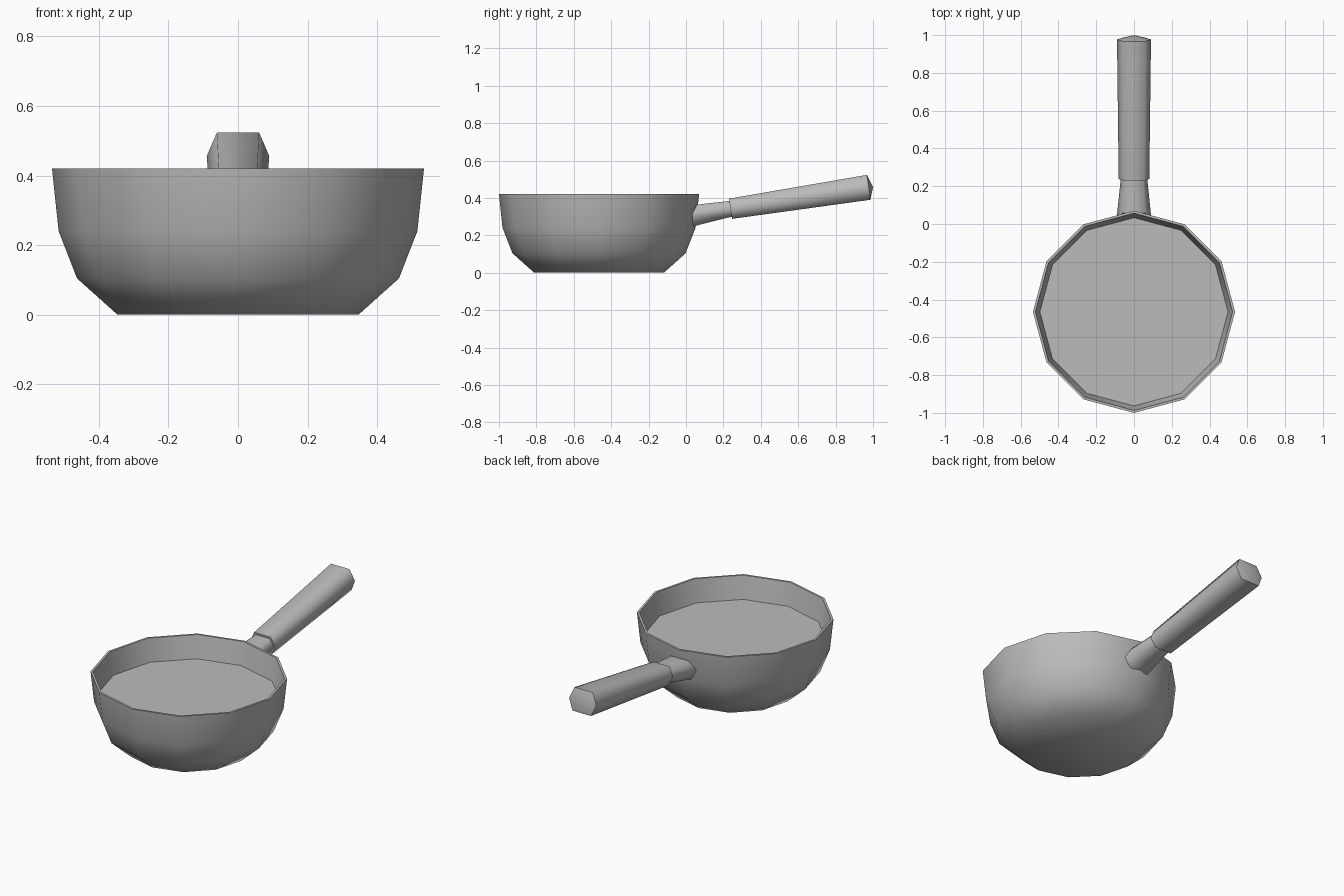
import bpy, bmesh
from math import sin, cos, pi, radians

cube = bpy.data.objects.get("Cube")
if cube:
    bpy.data.objects.remove(cube)

SIDES = 12
PAN_Y = -0.465

grey = bpy.data.materials.new("plain grey")
grey.use_nodes = True
grey.diffuse_color = (0.5, 0.5, 0.5, 1)
grey.node_tree.nodes["Principled BSDF"].inputs["Base Color"].default_value = (0.5, 0.5, 0.5, 1)


def bridge(bm, a, b):
    n = len(a)
    for i in range(n):
        bm.faces.new((a[i], a[(i + 1) % n], b[(i + 1) % n], b[i]))


def finish(bm, name, angle):
    bmesh.ops.recalc_face_normals(bm, faces=bm.faces)
    mesh = bpy.data.meshes.new(name)
    bm.to_mesh(mesh)
    bm.free()
    mesh.materials.append(grey)
    obj = bpy.data.objects.new(name, mesh)
    bpy.context.collection.objects.link(obj)
    bpy.ops.object.select_all(action='DESELECT')
    obj.select_set(True)
    bpy.context.view_layer.objects.active = obj
    bpy.ops.object.shade_smooth_by_angle(angle=radians(angle))
    return obj


def pan_body():
    # outer wall from base to rim, then down the inside to the raised floor
    profile = [(0.347, 0), (0.463, 0.104), (0.516, 0.24), (0.535, 0.42),
               (0.522, 0.42), (0.498, 0.286)]
    bm = bmesh.new()
    rings = [[bm.verts.new((r * cos(2 * pi * i / SIDES), PAN_Y + r * sin(2 * pi * i / SIDES), z))
              for i in range(SIDES)] for r, z in profile]
    for a, b in zip(rings, rings[1:]):
        bridge(bm, a, b)
    bm.faces.new(rings[0])
    bm.faces.new(rings[-1])
    finish(bm, "pan_body", 60)


def hex_ring(bm, half_flat, half_wide, top, side, bottom):
    # top, side and bottom are (y, z) positions of the three vertex pairs
    pts = [(half_flat, top), (half_wide, side), (half_flat, bottom),
           (-half_flat, bottom), (-half_wide, side), (-half_flat, top)]
    return [bm.verts.new((x, y, z)) for x, (y, z) in pts]


def hex_bar(name, start, end, tip=None):
    bm = bmesh.new()
    a, b = hex_ring(bm, *start), hex_ring(bm, *end)
    bridge(bm, a, b)
    bm.faces.new(a)
    if tip:
        # domed end
        t = bm.verts.new(tip)
        for i in range(6):
            bm.faces.new((b[i], b[(i + 1) % 6], t))
    else:
        bm.faces.new(b)
    obj = finish(bm, name, 72)
    # keep both end outlines crisp
    for e in obj.data.edges:
        i, j = e.vertices
        if max(i, j) < 12 and i // 6 == j // 6:
            e.use_edge_sharp = True


pan_body()
hex_bar("handle_neck",
        (0.06, 0.092, (0.058, 0.364), (0.03, 0.305), (0.04, 0.248)),
        (0.046, 0.07, (0.235, 0.384), (0.24, 0.342), (0.245, 0.3)))
hex_bar("handle_grip",
        (0.054, 0.081, (0.23, 0.396), (0.238, 0.342), (0.246, 0.288)),
        (0.061, 0.09, (0.967, 0.523), (0.977, 0.456), (0.986, 0.39)),
        (0, 1.0, 0.459))
